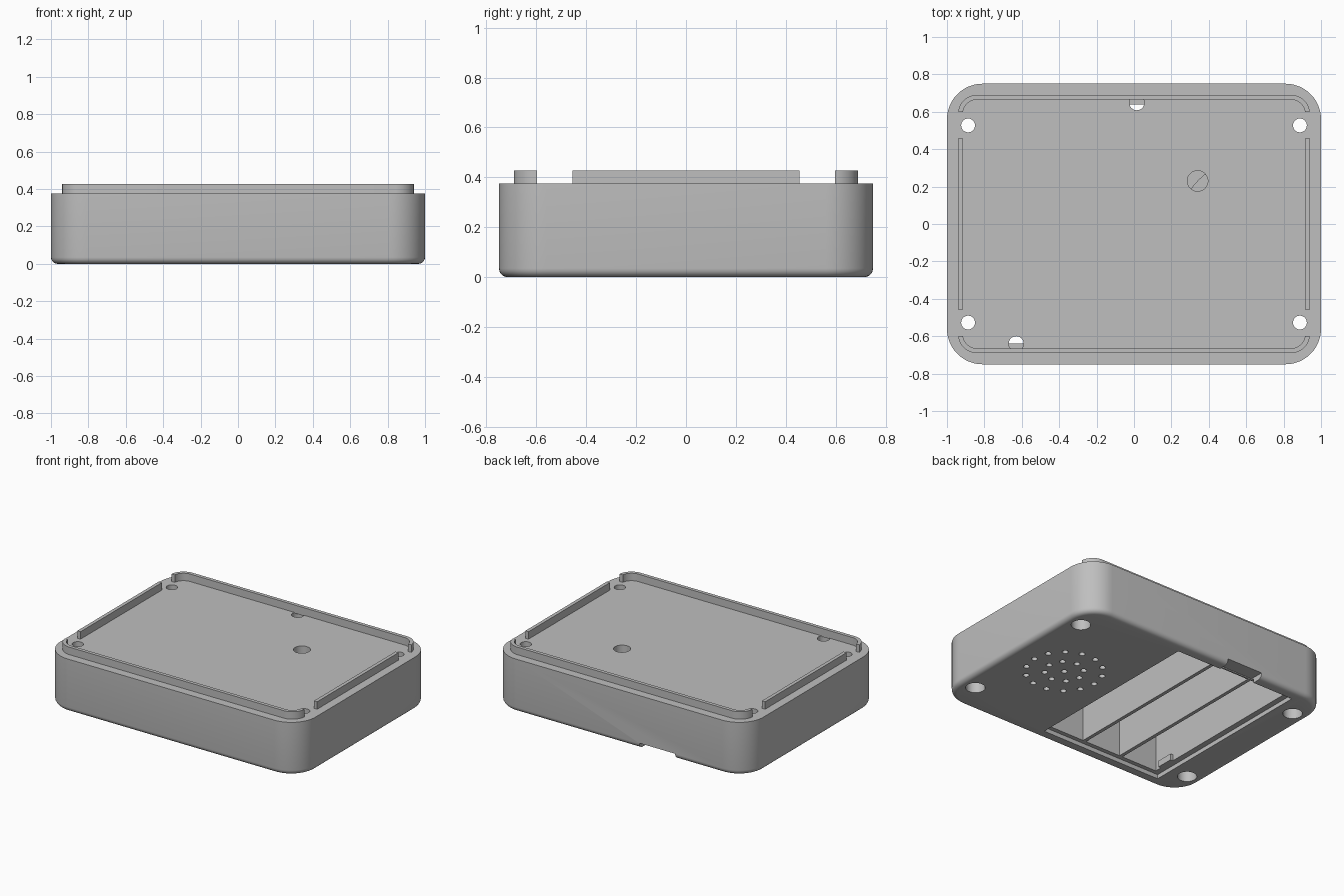
import bpy, bmesh, math
from mathutils import Vector

cube = bpy.data.objects.get("Cube")
if cube:
    bpy.data.objects.remove(cube)

grey = bpy.data.materials.new("grey plastic")
grey.use_nodes = True
colour = (0.52, 0.52, 0.52, 1)
grey.diffuse_color = colour
grey.node_tree.nodes["Principled BSDF"].inputs["Base Color"].default_value = colour


def circle(x, y, r, n=32):
    return [(x + r * math.cos(math.tau * i / n), y + r * math.sin(math.tau * i / n)) for i in range(n)]


def box(x0, x1, y0, y1):
    return [(x0, y0), (x1, y0), (x1, y1), (x0, y1)]


def rounded(hx, hy, r, n=12):
    pts = []
    for q, (sx, sy) in enumerate([(1, 1), (-1, 1), (-1, -1), (1, -1)]):
        for i in range(n + 1):
            a = math.pi / 2 * (q + i / n)
            pts.append((sx * (hx - r) + r * math.cos(a), sy * (hy - r) + r * math.sin(a)))
    return pts


def prisms(name, parts, bevel=0):
    """One object from (outline, bottom, top) extrusions."""
    bm = bmesh.new()
    for outline, z0, z1 in parts:
        base = bm.faces.new([bm.verts.new((x, y, z0)) for x, y in outline])
        new = bmesh.ops.extrude_face_region(bm, geom=[base])["geom"]
        bmesh.ops.translate(bm, verts=[v for v in new if isinstance(v, bmesh.types.BMVert)],
                            vec=Vector((0, 0, z1 - z0)))
    bmesh.ops.recalc_face_normals(bm, faces=bm.faces)
    if bevel:
        low = [e for e in bm.edges if all(v.co.z < 0.001 for v in e.verts)]
        bmesh.ops.bevel(bm, geom=low, offset=bevel, segments=5, profile=0.5, affect='EDGES')
    mesh = bpy.data.meshes.new(name)
    bm.to_mesh(mesh)
    bm.free()
    mesh.materials.append(grey)
    obj = bpy.data.objects.new(name, mesh)
    bpy.context.collection.objects.link(obj)
    return obj


def cut(obj, parts):
    cutter = prisms("cutter", parts)
    cutter.hide_render = True
    mod = obj.modifiers.new("cut", 'BOOLEAN')
    mod.operation, mod.solver, mod.object = 'DIFFERENCE', 'EXACT', cutter
    activate(obj)
    bpy.ops.object.modifier_apply(modifier=mod.name)
    bpy.data.objects.remove(cutter)


def activate(obj):
    bpy.ops.object.select_all(action='DESELECT')
    obj.select_set(True)
    bpy.context.view_layer.objects.active = obj


TOP = 0.375
corners = [(sx * 0.887, sy * 0.527) for sx in (-1, 1) for sy in (-1, 1)]
speaker_x = 0.585

# Case body with rounded corners and a filleted bottom edge
body = prisms("case_body", [(rounded(1, 0.75, 0.19), 0, TOP)], bevel=0.035)

# Lid recess, hidden speaker chamber and screw shafts
cut(body, [(box(-0.76, 0.19, -0.67, 0.67), -0.1, 0.03),
           (circle(speaker_x, 0, 0.335, 48), 0.04, 0.3)]
    + [(circle(x, y, 0.037), -0.1, 0.5) for x, y in corners])

# Battery bays, screw counterbores, speaker grille and latch notch
bays = [(box(x - 0.28, x, -0.64, 0.64), -0.1, 0.33) for x in (0.17, -0.135, -0.44)]
bores = [(circle(x, y, 0.063), -0.1, 0.2) for x, y in corners]
grille = [(circle(speaker_x, 0, 0.02, 16), -0.1, 0.1)]
for radius, count in ((0.126, 8), (0.25, 14)):
    grille += [(circle(x, y, 0.02, 16), -0.1, 0.1) for x, y in circle(speaker_x, 0, radius, count)]
cut(body, bays + bores + grille + [(box(-0.44, -0.16, 0.65, 0.8), -0.1, 0.038)])

# Wire holes from the top deck
cut(body, [(circle(0.015, 0.648, 0.04), 0.25, 0.5),
           (circle(-0.63, -0.64, 0.04), 0.25, 0.5),
           (circle(0.34, 0.23, 0.055), 0.055, 0.5)])

# Locating rim, broken near the corners on the short sides
rim = prisms("locating_rim", [(rounded(0.94, 0.69, 0.1), TOP - 0.005, 0.428)])
cut(rim, [(rounded(0.915, 0.665, 0.075), 0.3, 0.5)])
cut(rim, [(box(-1.1, 1.1, y - 0.071, y + 0.071), 0.29, 0.51) for y in (-0.527, 0.527)])

# Small contact tab in the last bay
tab = prisms("contact_tab", [(box(-0.725, -0.7, -0.59, -0.47), 0.03, 0.075)])

for obj in (body, rim, tab):
    activate(obj)
    bpy.ops.object.shade_smooth_by_angle(angle=math.radians(35))
